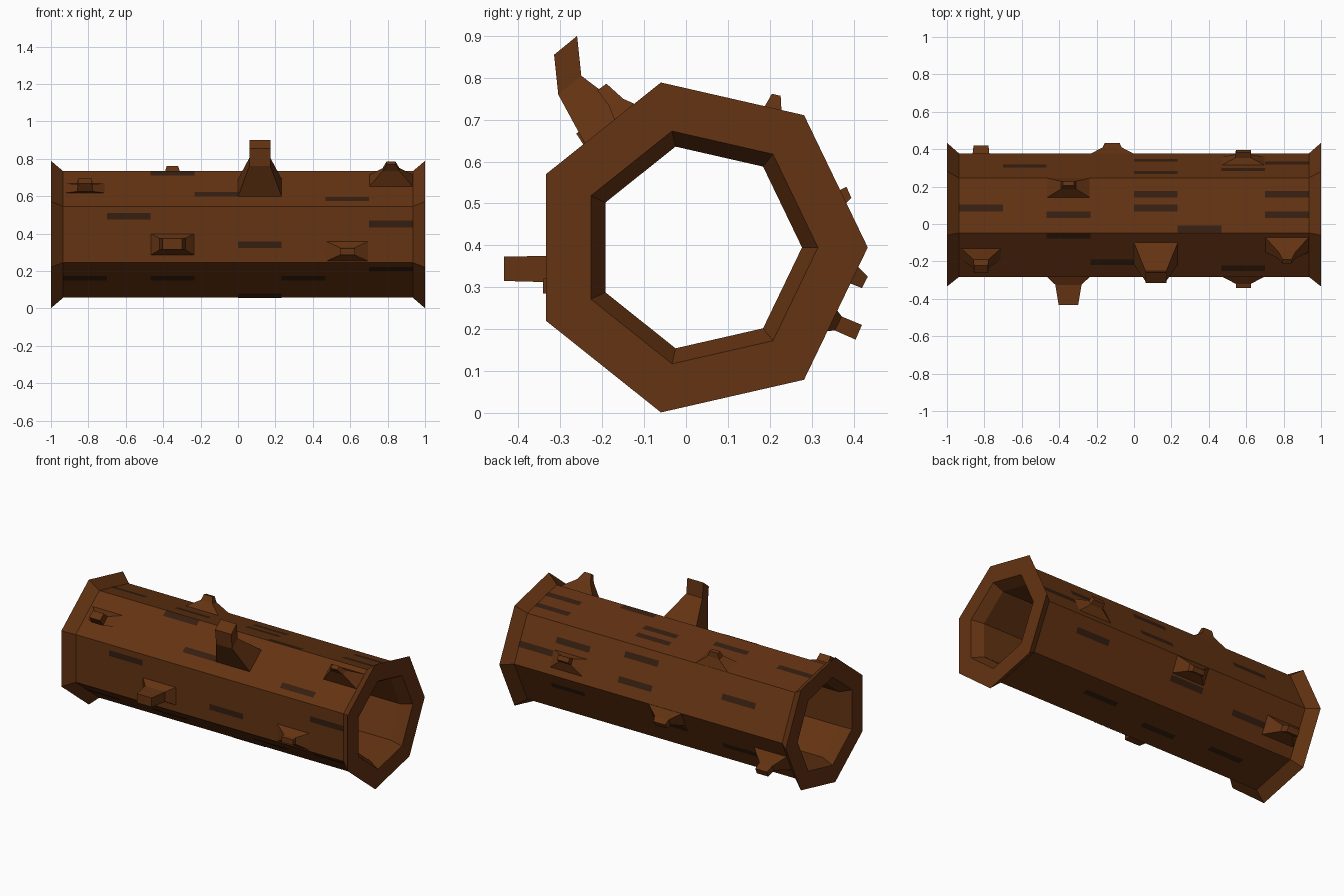
import bpy, bmesh, math
from mathutils import Vector

if "Cube" in bpy.data.objects:
    bpy.data.objects.remove(bpy.data.objects["Cube"])

CY, CZ, SIDES = 0.03, 0.395, 7
R_BODY, X_BODY = 0.347, 0.935
COL = 2 * X_BODY / 8


def material(name, rgb):
    m = bpy.data.materials.new(name)
    m.diffuse_color = (*rgb, 1)
    m.use_nodes = True
    m.node_tree.nodes["Principled BSDF"].inputs["Base Color"].default_value = m.diffuse_color
    return m


bark = material("bark", (0.127, 0.033, 0.006))
dark = material("dark_bark", (0.036, 0.013, 0.005))


def corner(x, r, k):
    a = 2 * math.pi * k / SIDES
    return Vector((x, CY + r * math.cos(a), CZ + r * math.sin(a)))


def finish(bm, name, mat, recalc=True):
    if recalc:
        bmesh.ops.recalc_face_normals(bm, faces=bm.faces)
    me = bpy.data.meshes.new(name)
    bm.to_mesh(me)
    bm.free()
    me.materials.append(mat)
    ob = bpy.data.objects.new(name, me)
    bpy.context.collection.objects.link(ob)
    return ob


# Hollow seven-sided trunk with flared ends: closed (x, radius) profile
profile = [(-1, 0.404), (-X_BODY, R_BODY), (X_BODY, R_BODY), (1, 0.404),
           (1, 0.285), (X_BODY, 0.247), (-X_BODY, 0.247), (-1, 0.285)]
bm = bmesh.new()
rings = [[bm.verts.new(corner(x, r, k)) for k in range(SIDES)] for x, r in profile]
for i, a in enumerate(rings):
    b = rings[(i + 1) % len(rings)]
    for k in range(SIDES):
        n = (k + 1) % SIDES
        bm.faces.new((a[k], a[n], b[n], b[k]))
finish(bm, "hollow_trunk", bark)

# Dark bark strips: (column, position across the face) for each trunk side
strips = {
    0: [(1, .53), (4, .29), (4, .78), (6, .67), (7, .40)],
    1: [(0, .55), (2, .67), (4, .30), (4, .55), (5, .93), (7, .30), (7, .67)],
    2: [(2, .07), (3, .665), (6, .80)],
    3: [(1, .18), (4, .68), (7, .315)],
    4: [(0, .44), (2, .44), (5, .44), (7, .18), (4, .93)],
    5: [(1, .50), (3, .40), (5, .60)],
    6: [(1, .40), (3, .55), (6, .70)],
}
bm = bmesh.new()
for side, items in strips.items():
    for col, t in items:
        x0 = -X_BODY + COL * col
        r = R_BODY + 0.002
        pts = []
        for x, s in ((x0, t - .06), (x0, t + .06), (x0 + COL, t + .06), (x0 + COL, t - .06)):
            pts.append(corner(x, r, side).lerp(corner(x, r, side + 1), s))
        f = bm.faces.new([bm.verts.new(p) for p in pts])
        f.normal_update()
        mid = f.calc_center_median()
        if f.normal.dot(mid - Vector((mid.x, CY, CZ))) < 0:
            f.normal_flip()
finish(bm, "bark_strips", dark, recalc=False)


# Broken branch: base, middle and tip rectangles lofted together.
# Each section is (half width in x, (y, z) of one edge, (y, z) of the other)
def branch(name, col, *sections):
    bm = bmesh.new()
    cx = -X_BODY + COL * (col + 0.5)
    loops = []
    for w, a, b in sections:
        loops.append([bm.verts.new((cx + sx * w, *p))
                      for sx, p in ((-1, a), (1, a), (1, b), (-1, b))])
    for lo, hi in zip(loops, loops[1:]):
        for k in range(4):
            n = (k + 1) % 4
            bm.faces.new((lo[k], lo[n], hi[n], hi[k]))
    bm.faces.new(loops[0])
    bm.faces.new(loops[-1])
    finish(bm, name, bark)


W = COL / 2
branch("tall_branch", 4, (W, (-.217, .598), (-.10, .691)),
       (.056, (-.305, .76), (-.25, .805)), (.056, (-.315, .855), (-.26, .90)))
branch("front_branch", 2, (W, (-.28, .285), (-.28, .40)),
       (.07, (-.325, .312), (-.325, .375)), (.052, (-.434, .315), (-.434, .373)))
branch("front_low_stub", 6, (W, (-.28, .25), (-.28, .36)),
       (.04, (-.32, .285), (-.32, .325)), (.04, (-.342, .285), (-.342, .32)))
branch("upper_left_stub", 0, (W - .01, (-.19, .617), (-.13, .667)),
       (.04, (-.235, .625), (-.19, .665)), (.038, (-.262, .667), (-.222, .695)))
branch("upper_right_stub", 7, (W, (-.15, .65), (-.07, .714)),
       (.045, (-.185, .735), (-.15, .75)), (.023, (-.212, .77), (-.19, .786)))
branch("top_stub", 2, (W, (.14, .688), (.246, .664)),
       (.04, (.187, .73), (.228, .722)), (.03, (.205, .762), (.226, .757)))
branch("back_upper_stub", 6, (W, (.358, .43), (.313, .525)),
       (.042, (.372, .49), (.354, .525)), (.04, (.395, .513), (.383, .54)))
branch("back_middle_stub", 3, (W, (.375, .395), (.328, .30)),
       (.05, (.41, .35), (.39, .31)), (.04, (.434, .325), (.42, .298)))
branch("back_low_stub", 0, (W, (.325, .292), (.274, .187)),
       (.045, (.372, .23), (.355, .197)), (.04, (.42, .21), (.405, .175)))
